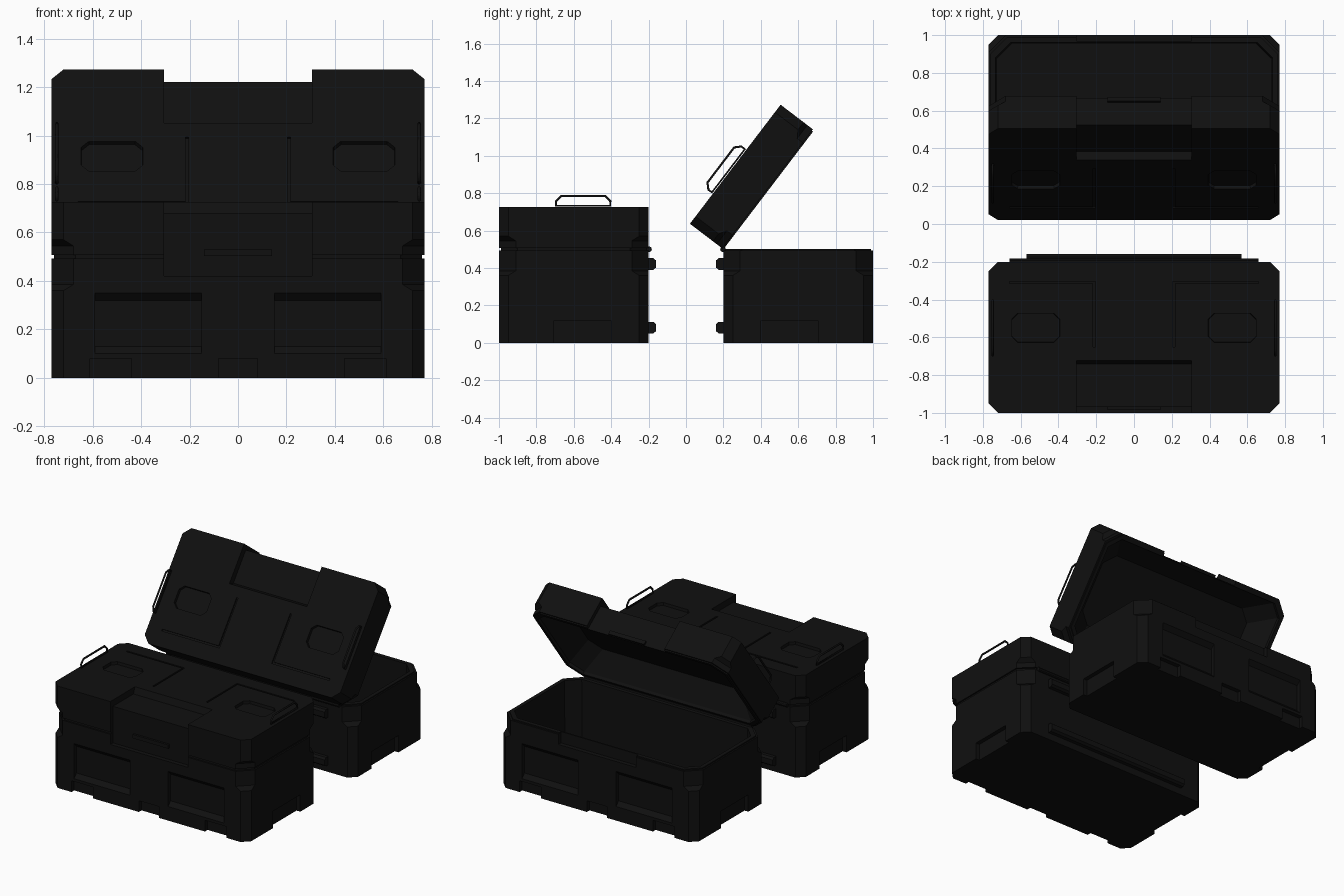
import bpy, bmesh, math
from mathutils import Matrix, Vector

if "Cube" in bpy.data.objects:
    bpy.data.objects.remove(bpy.data.objects["Cube"])

black = bpy.data.materials.new("matte_black")
black.use_nodes = True
colour = (0.005, 0.005, 0.005, 1)
black.diffuse_color = colour
black.node_tree.nodes["Principled BSDF"].inputs["Base Color"].default_value = colour


def rings_object(name, rings):
    """Skin a stack of matching point rings into a closed solid."""
    bm = bmesh.new()
    loops = [[bm.verts.new(p) for p in ring] for ring in rings]
    n = len(loops[0])
    for a, b in zip(loops, loops[1:]):
        for i in range(n):
            j = (i + 1) % n
            bm.faces.new((a[i], a[j], b[j], b[i]))
    bm.faces.new(loops[0])
    bm.faces.new(loops[-1])
    bmesh.ops.recalc_face_normals(bm, faces=bm.faces)
    mesh = bpy.data.meshes.new(name)
    bm.to_mesh(mesh)
    bm.free()
    mesh.materials.append(black)
    ob = bpy.data.objects.new(name, mesh)
    bpy.context.scene.collection.objects.link(ob)
    return ob


def loft(name, sections, cx=0, cy=0):
    """Chamfered rectangles, each given as height, half width, half depth, chamfer."""
    rings = []
    for z, hx, hy, c in sections:
        ring = []
        for sx, sy in ((1, 1), (-1, 1), (-1, -1), (1, -1)):
            pair = [(sx * hx, sy * (hy - c)), (sx * (hx - c), sy * hy)]
            if sx != sy:
                pair.reverse()
            ring += [(cx + x, cy + y, z) for x, y in pair]
        rings.append(ring)
    return rings_object(name, rings)


def prism(name, profile, x0, x1):
    """Extrude a side profile of (y, z) points along x."""
    return rings_object(name, [[(x, y, z) for y, z in profile] for x in (x0, x1)])


def box(name, x0, x1, y0, y1, z0, z1):
    return prism(name, [(y0, z0), (y1, z0), (y1, z1), (y0, z1)], x0, x1)


def flatten(ob):
    """Replace an object's data by its evaluated mesh."""
    bpy.context.view_layer.update()
    dg = bpy.context.evaluated_depsgraph_get()
    return bpy.data.meshes.new_from_object(ob.evaluated_get(dg))


def carve(ob, cutters):
    for c in cutters:
        c.hide_render = True
        m = ob.modifiers.new(c.name, "BOOLEAN")
        m.operation, m.solver, m.object = "DIFFERENCE", "EXACT", c
    mesh = flatten(ob)
    ob.modifiers.clear()
    ob.data = mesh
    for c in cutters:
        bpy.data.objects.remove(c)


W, D = 0.77, 0.4

# Lower case: corners are cut deeper near the seam
case = loft("case", [(0, W, D, .05), (.36, W, D, .05), (.385, W, D, .09),
                     (.492, W, D, .09), (.492, W - .01, D - .01, .09), (.5, W - .01, D - .01, .09)])
cuts = [loft("case_hollow", [(.04, .725, .355, .08), (.6, .735, .362, .08)]),
        box("latch_channel", -.305, .305, -.5, -.37, .42, .6),
        box("middle_foot_gap", -.08, .08, -.5, -.37, -.1, .08)]
panel = [(-.5, .1), (-.4, .1), (-.372, .13), (-.372, .32), (-.4, .35), (-.5, .35)]
for s in (-1, 1):
    cuts += [prism("front_panel", panel, s * .15, s * .59),
             box("front_foot_gap", s * .44, s * .61, -.5, -.37, -.1, .08),
             box("side_foot_gap", s * .74, s * .9, -.105, .2, -.1, .12)]
carve(case, cuts)

# Lid: hollow with sloping inner walls, latch channel, pockets and grooves
lid = loft("lid", [(.5, W - .01, D - .01, .09), (.508, W - .01, D - .01, .09),
                   (.508, W, D, .09), (.545, W, D, .09), (.57, W, D, .05), (.725, W, D, .05)])
channel = [(-.5, .4), (-.37, .4), (-.37, .68), (-.14, .68), (-.11, .76), (-.5, .76)]
cuts = [loft("lid_hollow", [(.45, .74, .367, .08), (.52, .735, .362, .08), (.66, .62, .25, .08)]),
        prism("lid_channel", channel, -.305, .305)]
for s in (-1, 1):
    cuts += [loft("pocket", [(.705, .125, .075, .03), (.8, .135, .085, .035)], s * .52, .05),
             box("long_groove", s * .205, s * .66, .284, .296, .715, .8),
             box("short_groove", s * .205, s * .217, -.05, .29, .715, .8)]
carve(lid, cuts)

case_parts, lid_parts = [case], [lid]

# Rear rails and hinge pin
for z, name in ((.05, "lower_rear_rail"), (.39, "upper_rear_rail")):
    profile = [(.39, z), (.425, z), (.44, z + .012), (.44, z + .05), (.425, z + .062), (.39, z + .062)]
    case_parts.append(prism(name, profile, -.57, .57))
pin = [(.402 + .015 * math.cos(a), .5 + .015 * math.sin(a))
       for a in (math.tau * i / 10 for i in range(10))]
case_parts.append(prism("hinge_pin", pin, -.66, .66))

# Latch plate
lid_parts.append(box("latch", -.14, .14, -.385, -.365, .503, .53))

# Wire handles along both ends of the lid
wire = [(-.095, .733), (-.095, .757), (-.068, .784), (.168, .784), (.195, .757), (.195, .733)]
for s, side in ((-1, "right"), (1, "left")):
    curve = bpy.data.curves.new("wire", "CURVE")
    curve.dimensions = "3D"
    curve.bevel_depth, curve.bevel_resolution = .007, 1
    spline = curve.splines.new("POLY")
    spline.points.add(len(wire) - 1)
    spline.use_cyclic_u = True
    for p, (y, z) in zip(spline.points, wire):
        p.co = (s * .748, y, z, 1)
    tmp = bpy.data.objects.new("wire", curve)
    bpy.context.scene.collection.objects.link(tmp)
    mesh = flatten(tmp)
    bpy.data.objects.remove(tmp)
    mesh.materials.clear()
    mesh.materials.append(black)
    handle = bpy.data.objects.new(side + "_handle", mesh)
    bpy.context.scene.collection.objects.link(handle)
    lid_parts.append(handle)

# Place one closed box in front and one open box turned around behind it
closed = Matrix.Translation((0, -.6, 0))
turned = Matrix.Translation((0, .6, 0)) @ Matrix.Rotation(math.pi, 4, "Z")
pivot = Vector((0, D, .5))
swing = (Matrix.Translation(pivot) @ Matrix.Rotation(math.radians(-52.7), 4, "X")
         @ Matrix.Translation(-pivot))
for parts, opened in ((case_parts, turned), (lid_parts, turned @ swing)):
    for ob in parts:
        twin = ob.copy()
        twin.name = "open_" + ob.name
        bpy.context.scene.collection.objects.link(twin)
        twin.matrix_world = opened
        ob.name = "closed_" + ob.name
        ob.matrix_world = closed
